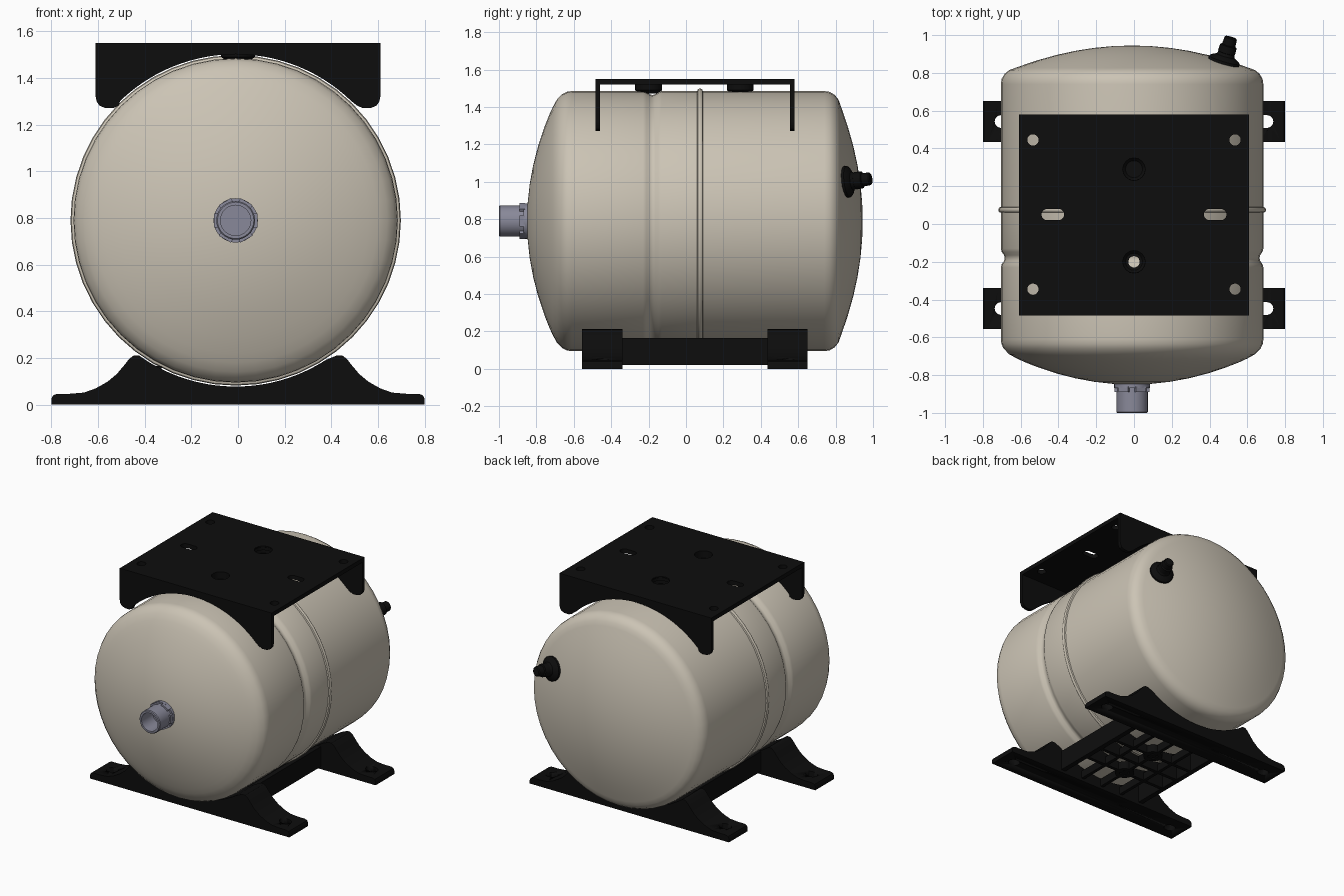
import bpy, bmesh
from math import sin, cos, pi
from mathutils import Matrix, Vector

if "Cube" in bpy.data.objects:
    bpy.data.objects.remove(bpy.data.objects["Cube"])

CX, CZ = -0.01, 0.79          # tank axis
CRADLE = 0.712                # radius of bracket cut-outs


def material(name, rgb):
    m = bpy.data.materials.new(name)
    m.diffuse_color = (*rgb, 1)
    m.use_nodes = True
    m.node_tree.nodes["Principled BSDF"].inputs["Base Color"].default_value = m.diffuse_color
    return m


CREAM = material("cream_paint", (0.60, 0.55, 0.46))
BLACK = material("black_plastic", (0.004, 0.004, 0.004))
STEEL = material("steel", (0.25, 0.25, 0.32))


def finish(name, bm, mat, matrix=Matrix()):
    bmesh.ops.remove_doubles(bm, verts=bm.verts, dist=1e-5)
    bmesh.ops.recalc_face_normals(bm, faces=bm.faces)
    me = bpy.data.meshes.new(name)
    bm.to_mesh(me)
    bm.free()
    ob = bpy.data.objects.new(name, me)
    bpy.context.collection.objects.link(ob)
    ob.matrix_world = matrix
    me.materials.append(mat)
    bpy.ops.object.select_all(action='DESELECT')
    ob.select_set(True)
    bpy.context.view_layer.objects.active = ob
    bpy.ops.object.shade_smooth_by_angle(angle=0.55)
    return ob


def lathe(name, profile, mat, matrix=Matrix(), n=32, closed=False):
    """Turn (radius, height) points about local z."""
    bm = bmesh.new()
    rings = [[bm.verts.new((r * cos(2 * pi * i / n), r * sin(2 * pi * i / n), h))
              for i in range(n)] for r, h in profile]
    pairs = list(zip(rings, rings[1:])) + ([(rings[-1], rings[0])] if closed else [])
    for a, b in pairs:
        for i in range(n):
            j = (i + 1) % n
            bm.faces.new((a[i], a[j], b[j], b[i]))
    return finish(name, bm, mat, matrix)


def sheet(name, loops, thick, mat, matrix):
    """Extrude an outline with optional hole loops along local z."""
    cu = bpy.data.curves.new(name, 'CURVE')
    cu.dimensions, cu.fill_mode, cu.extrude = '2D', 'BOTH', thick / 2
    for loop in loops:
        sp = cu.splines.new('POLY')
        sp.points.add(len(loop) - 1)
        for p, (x, y) in zip(sp.points, loop):
            p.co = (x, y, 0, 1)
        sp.use_cyclic_u = True
    tmp = bpy.data.objects.new("tmp", cu)
    bpy.context.collection.objects.link(tmp)
    dg = bpy.context.evaluated_depsgraph_get()
    me = bpy.data.meshes.new_from_object(tmp.evaluated_get(dg))
    bm = bmesh.new()
    bm.from_mesh(me)
    bpy.data.objects.remove(tmp)
    bpy.data.meshes.remove(me)
    return finish(name, bm, mat, matrix)


def box(name, lo, hi, mat, matrix=Matrix()):
    bm = bmesh.new()
    bmesh.ops.create_cube(bm, size=1)
    for v in bm.verts:
        v.co = [l + (c + 0.5) * (h - l) for c, l, h in zip(v.co, lo, hi)]
    return finish(name, bm, mat, matrix)


def upright(y):
    """Stand an xy outline up in the xz plane at depth y."""
    return Matrix.Translation((0, y, 0)) @ Matrix.Rotation(pi / 2, 4, 'X')


def arc(half, side, n=28):
    """Cradle arc, right to left; side is 1 above or -1 below the axis."""
    return [(CX + CRADLE * sin(half * (1 - 2 * i / n)),
             CZ + side * CRADLE * cos(half * (1 - 2 * i / n))) for i in range(n + 1)]


def slot(x, y, length, r, n=8):
    h = length / 2 - r
    return [(x + s * h + r * cos(a), y + r * sin(a))
            for s, a0 in ((1, -pi / 2), (-1, pi / 2))
            for a in [a0 + pi * i / n for i in range(n + (h > 0))]]


def mirrored(half):
    return [(-x, z) for x, z in reversed(half)]


# Tank: domed ends, pressed groove and raised seam
radii = [0, 0.1, 0.2, 0.3, 0.4, 0.5, 0.57]
front = [(r, -0.85 + r * r / 2.72) for r in radii]
back = [(r, 0.945 - r * r / 3.2) for r in reversed(radii)]
body = [(0.61, -0.712), (0.65, -0.69), (0.68, -0.66), (0.692, -0.635), (0.695, -0.61),
        (0.695, -0.23), (0.69, -0.212), (0.678, -0.195), (0.674, -0.18),
        (0.678, -0.165), (0.69, -0.148), (0.695, -0.13),
        (0.695, 0.06), (0.704, 0.063), (0.708, 0.071), (0.708, 0.079), (0.704, 0.087),
        (0.695, 0.09), (0.695, 0.74), (0.691, 0.768), (0.675, 0.795), (0.65, 0.815),
        (0.62, 0.826)]
axis = Matrix.Translation((CX, 0, CZ)) @ Matrix.Rotation(-pi / 2, 4, 'X')
lathe("tank", front + body + back, CREAM, axis, 48)

# Water connection: hollow pipe with a notched collar
lathe("inlet_pipe", [(0.095, -0.84), (0.095, -0.868), (0.083, -0.868), (0.083, -0.995),
                     (0.078, -1.0), (0.065, -1.0), (0.065, -0.87), (0, -0.87)], STEEL, axis)
for i in range(6):
    box("collar_lug", (0.07, -0.03, -0.89), (0.093, 0.03, -0.86), STEEL,
        axis @ Matrix.Rotation(i * pi / 3, 4, 'Z'))

# Air valve on the back dome
tilt = Vector((0.28, 0.95, 0.12)).to_track_quat('Z', 'Y').to_matrix().to_4x4()
lathe("air_valve", [(0, -0.02), (0.085, -0.02), (0.085, 0.012), (0.075, 0.022), (0.05, 0.035),
                    (0.043, 0.05), (0.047, 0.052), (0.045, 0.09), (0.036, 0.094),
                    (0.034, 0.132), (0.028, 0.138), (0, 0.138)],
      BLACK, Matrix.Translation((0.475, 0.857, 1.0)) @ tilt, 20)

# Top mounting plate with slots and holes
outline = [(-0.61, -0.485), (0.61, -0.485), (0.61, 0.58), (-0.61, 0.58)]
holes = [slot(s * 0.43, 0.05, 0.12, 0.03) for s in (-1, 1)]
holes += [slot(s * 0.535, y, 0.06, 0.03) for s in (-1, 1) for y in (-0.345, 0.445)]
holes += [slot(0, y, 0.12, 0.06) for y in (-0.2, 0.29)]
sheet("top_plate", [outline] + holes, 0.03, BLACK, Matrix.Translation((0, 0, 1.535)))

# Pressed cups that rest on the tank
for y, hole in ((-0.2, 0.03), (0.29, 0.0)):
    lathe("plate_cup", [(0.058, 1.545), (0.072, 1.525), (0.072, 1.49), (0.05, 1.473),
                        (hole, 1.473), (hole, 1.485), (0.045, 1.485), (0.058, 1.5)],
          BLACK, Matrix.Translation((0, y, 0)), 24, closed=hole > 0)

# Front and back flanges of the top bracket
flange = [(0.61, 1.55), (0.61, 1.32), (0.606, 1.3), (0.594, 1.282), (0.57, 1.272),
          (0.535, 1.271), (0.51, 1.282)]
for y in (-0.4725, 0.5675):
    sheet("plate_flange", [flange + arc(0.77, 1) + mirrored(flange)], 0.025, BLACK, upright(y))

# Saddle feet with bolt slots
foot = [(0.8, 0), (0.8, 0.025), (0.793, 0.04), (0.775, 0.047), (0.72, 0.047), (0.66, 0.052),
        (0.61, 0.07), (0.56, 0.098), (0.52, 0.131), (0.487, 0.17), (0.465, 0.198),
        (0.447, 0.211), (0.425, 0.212)]
for name, y0, y1 in (("front_foot", -0.555, -0.34), ("back_foot", 0.435, 0.65)):
    y = (y0 + y1) / 2
    ob = sheet(name, [foot + arc(0.575, -1) + mirrored(foot)], y1 - y0, BLACK, upright(y))
    for s in (-1, 1):
        cut = sheet("bolt_cutter", [slot(s * 0.695, y, 0.085, 0.034)], 0.3, BLACK, Matrix())
        cut.hide_render = True
        cut.hide_set(True)
        mod = ob.modifiers.new("bolt_slot", 'BOOLEAN')
        mod.operation, mod.solver, mod.object = 'DIFFERENCE', 'EXACT', cut

# Open lattice joining the feet
for s in (-1, 1):
    x = s * 0.345
    box("side_rail", (x - 0.018, -0.35, 0.02), (x + 0.018, 0.445, 0.165), BLACK)
for x in (-0.17, 0, 0.17):
    box("long_rib", (x - 0.012, -0.35, 0.02), (x + 0.012, 0.445, 0.076), BLACK)
for y in (-0.1, 0.05, 0.2):
    sheet("cross_rib", [[(-0.34, 0.02), (0.34, 0.02)] + arc(0.47, -1)], 0.025, BLACK, upright(y))
for y in (-0.1, 0.2):
    lathe("rib_boss", [(0.065, 0.02), (0.065, 0.076), (0.035, 0.076), (0.035, 0.02)],
          BLACK, Matrix.Translation((0, y, 0)), 24, closed=True)
